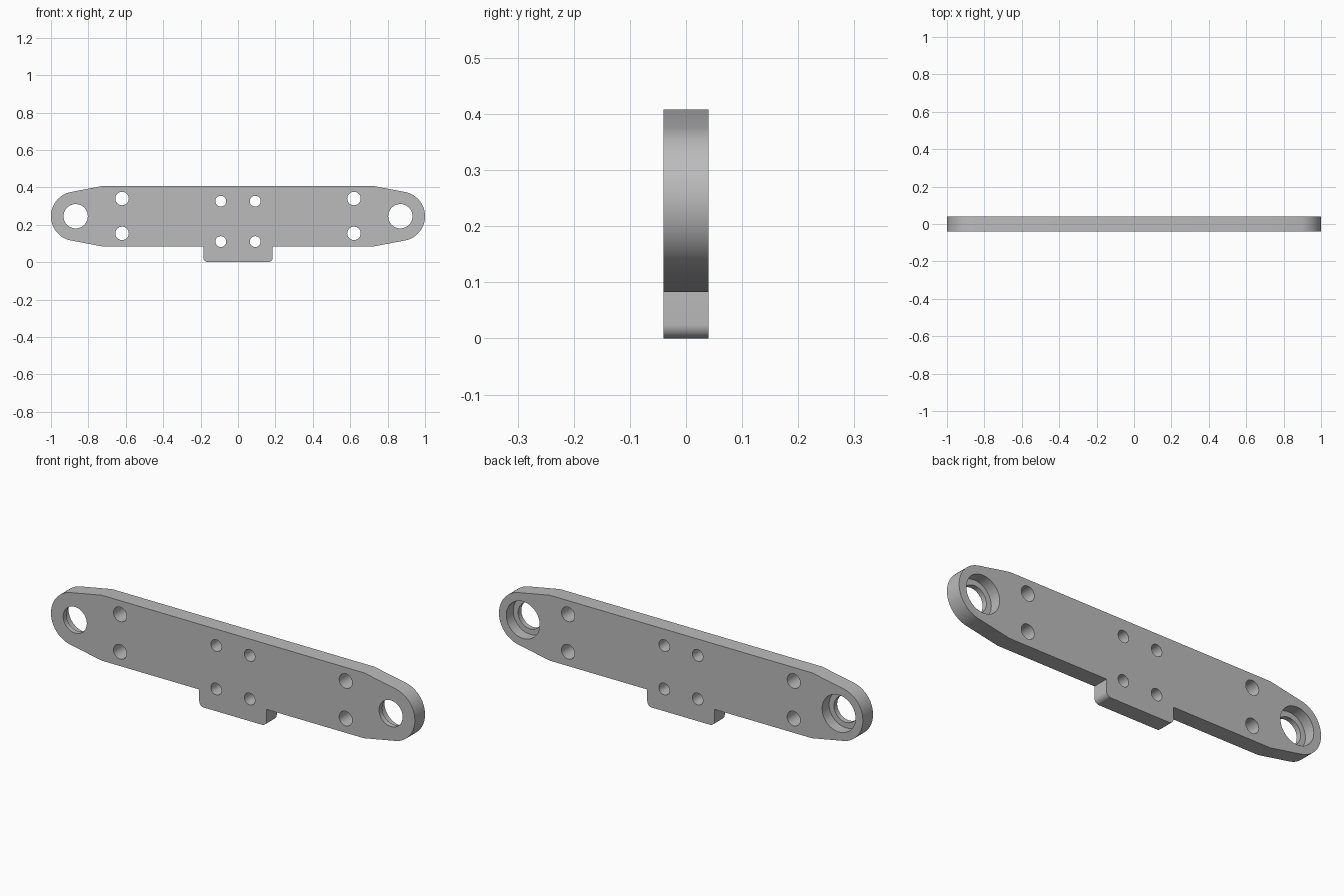
import bpy, bmesh
from math import sin, cos, pi, atan2, acos, hypot
from mathutils import Matrix, Vector

if "Cube" in bpy.data.objects:
    bpy.data.objects.remove(bpy.data.objects["Cube"])

HALF = 0.04             # half thickness
TOP, BOTTOM = 0.408, 0.083
MID = (TOP + BOTTOM) / 2
END_X, END_R = 0.868, 0.132
SHOULDER = 0.72         # where the straight edges start to taper
TAB_X, TAB_R = 0.185, 0.025

grey = bpy.data.materials.new("plain_grey")
grey.use_nodes = True
colour = (0.5, 0.5, 0.5, 1)
grey.diffuse_color = colour
grey.node_tree.nodes["Principled BSDF"].inputs["Base Color"].default_value = colour


def arc(cx, cz, r, a0, a1, steps):
    return [(cx + r * cos(a0 + (a1 - a0) * i / steps),
             cz + r * sin(a0 + (a1 - a0) * i / steps)) for i in range(steps + 1)]


def finish(bm, name):
    bmesh.ops.recalc_face_normals(bm, faces=bm.faces)
    mesh = bpy.data.meshes.new(name)
    bm.to_mesh(mesh)
    bm.free()
    obj = bpy.data.objects.new(name, mesh)
    bpy.context.collection.objects.link(obj)
    mesh.materials.append(grey)
    return obj


def drill(name, holes, y0, y1):
    """Cylinders along y, one for each (x, z, radius)."""
    bm = bmesh.new()
    for x, z, r in holes:
        place = Matrix.Translation((x, (y0 + y1) / 2, z)) @ Matrix.Rotation(pi / 2, 4, 'X')
        bmesh.ops.create_cone(bm, cap_ends=True, segments=48, radius1=r, radius2=r,
                              depth=y1 - y0, matrix=place)
    obj = finish(bm, name)
    obj.hide_render = True
    return obj


# Right half of the outline, from the tab round to the top shoulder
dx, dz = SHOULDER - END_X, TOP - MID
tangent = atan2(dz, dx) - acos(END_R / hypot(dx, dz))
half = arc(TAB_X - TAB_R, TAB_R, TAB_R, -pi / 2, 0, 8)
half += [(TAB_X, BOTTOM), (SHOULDER, BOTTOM)]
half += arc(END_X, MID, END_R, -tangent, tangent, 40)
half.append((SHOULDER, TOP))
outline = half + [(-x, z) for x, z in reversed(half)]

# Plate with tab
bm = bmesh.new()
face = bm.faces.new([bm.verts.new((x, -HALF, z)) for x, z in outline])
sweep = bmesh.ops.extrude_face_region(bm, geom=[face])
bmesh.ops.translate(bm, vec=Vector((0, 2 * HALF, 0)),
                    verts=[v for v in sweep["geom"] if isinstance(v, bmesh.types.BMVert)])
plate = finish(bm, "mounting_plate")

# Through holes, and bearing seats sunk from the back
through, seats = [], []
for s in (-1, 1):
    through.append((s * END_X, MID, 0.065))
    seats.append((s * END_X, MID, 0.092))
    for z in (0.154, 0.34):
        through.append((s * 0.62, z, 0.036))
    for z in (0.11, 0.326):
        through.append((s * 0.092, z, 0.029))
cutters = [drill("hole_cutter", through, -0.1, 0.1),
           drill("seat_cutter", seats, HALF - 0.055, 0.1)]
for cutter in cutters:
    mod = plate.modifiers.new(cutter.name, 'BOOLEAN')
    mod.operation = 'DIFFERENCE'
    mod.solver = 'EXACT'
    mod.object = cutter

# Bake the cuts, then drop the cutters
graph = bpy.context.evaluated_depsgraph_get()
cut_mesh = bpy.data.meshes.new_from_object(plate.evaluated_get(graph))
plate.modifiers.clear()
plate.data = cut_mesh
for cutter in cutters:
    bpy.data.objects.remove(cutter)

bpy.ops.object.select_all(action='DESELECT')
plate.select_set(True)
bpy.context.view_layer.objects.active = plate
bpy.ops.object.shade_smooth_by_angle(angle=pi / 6)
